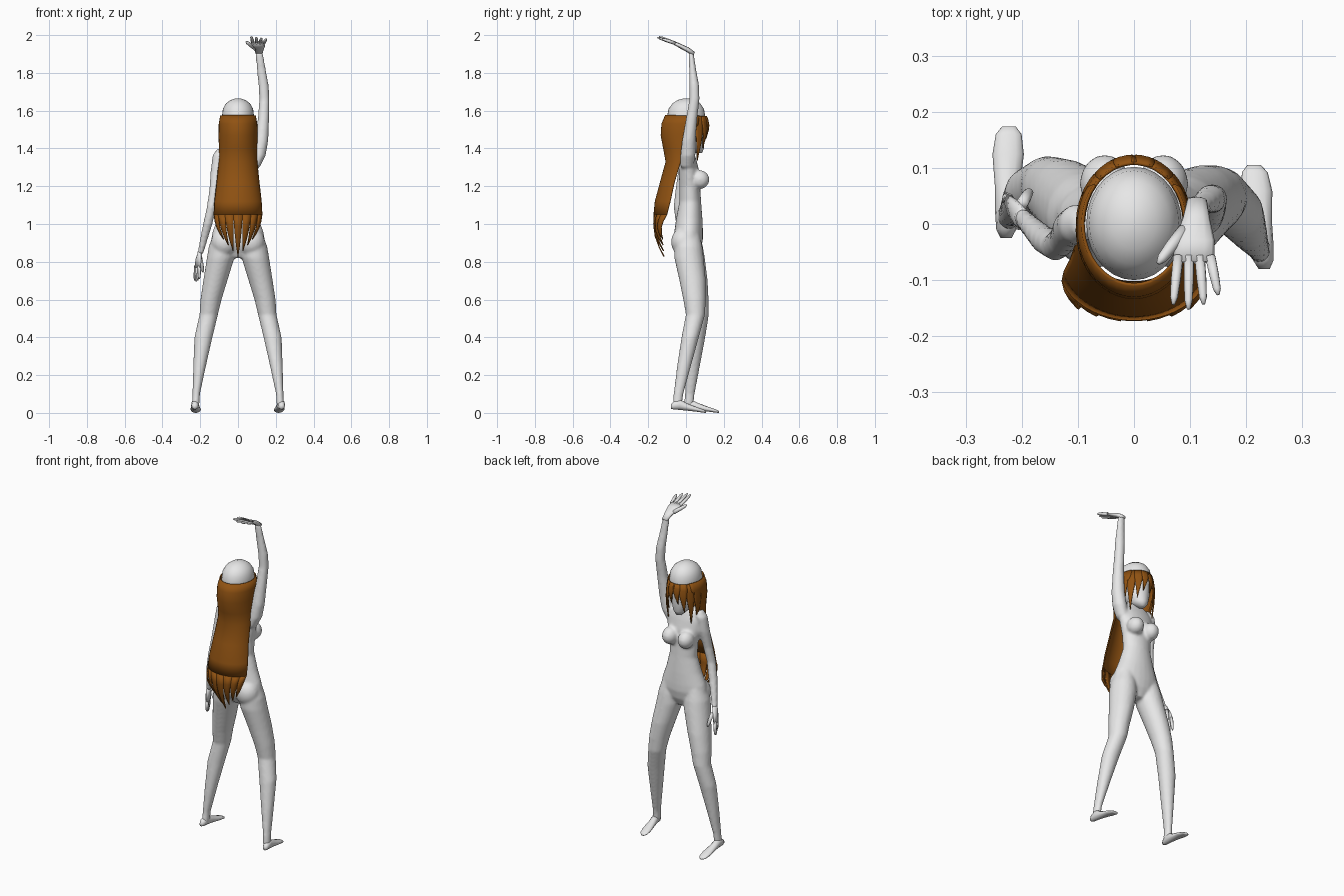
import bpy, bmesh, math
from mathutils import Vector

def material(name, rgb):
    m = bpy.data.materials.new(name)
    m.diffuse_color = (*rgb, 1)
    return m

SKIN = material("pale grey", (0.8, 0.8, 0.8))
HAIR = material("chestnut brown", (0.28, 0.085, 0.006))

def finish(name, bm, mat):
    bmesh.ops.recalc_face_normals(bm, faces=bm.faces[:])
    me = bpy.data.meshes.new(name)
    bm.to_mesh(me)
    bm.free()
    ob = bpy.data.objects.new(name, me)
    bpy.context.collection.objects.link(ob)
    me.materials.append(mat)
    for p in me.polygons:
        p.use_smooth = True
    return ob

def loft(bm, sections, n=16):
    """Closed skin through elliptical rings given as (centre, axis a, axis b)."""
    rings = []
    for c, a, b in sections:
        c, a, b = Vector(c), Vector(a), Vector(b)
        rings.append([bm.verts.new(c + a * math.cos(t) + b * math.sin(t))
                      for t in (2 * math.pi * i / n for i in range(n))])
    for r, s in zip(rings, rings[1:]):
        for i in range(n):
            bm.faces.new((r[i], r[(i + 1) % n], s[(i + 1) % n], s[i]))
    bm.faces.new(rings[0])
    bm.faces.new(rings[-1])

def upright(bm, rows, n=20):
    """Loft with level rings: x, y, z, radius x, radius y."""
    loft(bm, [((x, y, z), (rx, 0, 0), (0, ry, 0)) for x, y, z, rx, ry in rows], n)

def ball(bm, c, r):
    ret = bmesh.ops.create_uvsphere(bm, u_segments=20, v_segments=12, radius=1)
    for v in ret["verts"]:
        v.co = Vector((c[i] + v.co[i] * r[i] for i in range(3)))

def finger(bm, a, b, r):
    """Tapered digit from a to b."""
    a, b = Vector(a), Vector(b)
    d = (b - a).normalized()
    u = d.cross(Vector((0.3, 0.2, 1)) if abs(d.z) < 0.8 else Vector((0, 1, 0))).normalized()
    w = d.cross(u)
    loft(bm, [(a.lerp(b, f), u * r * s, w * r * s)
              for f, s in ((0, 1), (0.5, 0.95), (0.85, 0.75), (1, 0.3))], 8)

# Torso with neck: z, half width, back y, front y
body = bmesh.new()
TORSO = [(0.82, 0.04, -0.02, 0.055), (0.87, 0.12, -0.045, 0.08), (0.92, 0.142, -0.06, 0.09),
         (0.96, 0.135, -0.062, 0.09), (1.03, 0.108, -0.052, 0.087), (1.12, 0.083, -0.035, 0.08),
         (1.2, 0.088, -0.035, 0.075), (1.28, 0.105, -0.038, 0.07), (1.34, 0.112, -0.036, 0.055),
         (1.38, 0.09, -0.032, 0.042), (1.41, 0.045, -0.032, 0.03), (1.48, 0.038, -0.035, 0.03)]
upright(body, [(0, (a + b) / 2, z, w, (b - a) / 2) for z, w, a, b in TORSO], 24)
for s in (-1, 1):
    ball(body, (s * 0.052, 0.072, 1.235), (0.045, 0.052, 0.05))
    ball(body, (s * 0.072, -0.015, 0.905), (0.07, 0.064, 0.075))

# Legs: z, outward x, y on the forward leg, y on the rear leg, radius x, radius y
LEG = [(0.95, 0.08, 0.012, 0.012, 0.05, 0.06), (0.88, 0.085, 0.015, 0.012, 0.07, 0.075),
       (0.82, 0.092, 0.022, 0.016, 0.073, 0.078), (0.7, 0.12, 0.045, 0.035, 0.064, 0.07),
       (0.6, 0.143, 0.06, 0.045, 0.056, 0.06), (0.52, 0.155, 0.07, 0.05, 0.049, 0.051),
       (0.4, 0.183, 0.056, 0.022, 0.048, 0.046), (0.25, 0.203, 0.037, -0.01, 0.034, 0.037),
       (0.1, 0.221, 0.02, -0.04, 0.02, 0.026), (0.04, 0.224, 0.014, -0.046, 0.02, 0.025)]
upright(body, [(-x, y, z, rx, ry) for z, x, y, _, rx, ry in LEG])
upright(body, [(x, y, z, rx, ry) for z, x, _, y, rx, ry in LEG])

# Raised arm and hanging arm
upright(body, [(0.085, 0.005, 1.3, 0.03, 0.035), (0.108, 0.01, 1.36, 0.038, 0.04),
               (0.124, 0.015, 1.44, 0.036, 0.036), (0.135, 0.03, 1.56, 0.03, 0.03),
               (0.14, 0.045, 1.66, 0.027, 0.027), (0.136, 0.044, 1.73, 0.027, 0.026),
               (0.122, 0.034, 1.83, 0.023, 0.018), (0.112, 0.027, 1.905, 0.021, 0.014)])
upright(body, [(-0.088, 0.002, 1.4, 0.02, 0.022), (-0.102, 0, 1.365, 0.032, 0.036),
               (-0.114, -0.008, 1.28, 0.031, 0.034), (-0.126, -0.028, 1.18, 0.026, 0.028),
               (-0.14, -0.04, 1.09, 0.025, 0.026), (-0.16, -0.028, 1.0, 0.025, 0.025),
               (-0.183, -0.005, 0.91, 0.02, 0.02), (-0.2, 0.012, 0.84, 0.015, 0.019)])
ob = finish("body", body, SKIN)
remesh = ob.modifiers.new("fuse", 'REMESH')
remesh.mode = 'VOXEL'
remesh.voxel_size = 0.008
remesh.use_smooth_shade = True
soften = ob.modifiers.new("soften", 'SMOOTH')
soften.factor = 0.5
soften.iterations = 5

# Head: z, half width, back y, front y
HEAD = [(1.375, 0.018, 0.045, 0.085), (1.4, 0.042, -0.01, 0.095), (1.45, 0.066, -0.07, 0.097),
        (1.51, 0.08, -0.095, 0.098), (1.57, 0.085, -0.1, 0.102), (1.61, 0.08, -0.092, 0.095),
        (1.638, 0.064, -0.072, 0.076), (1.656, 0.04, -0.045, 0.05), (1.665, 0.012, -0.012, 0.016)]
bm = bmesh.new()
upright(bm, [(0, (a + b) / 2, z, w, (b - a) / 2) for z, w, a, b in HEAD], 28)
finish("head", bm, SKIN)

# Feet: fraction heel to toe, half width, bottom, top
FOOT = [(0, 0.01, 0.022, 0.045), (0.08, 0.018, 0.018, 0.06), (0.25, 0.021, 0.016, 0.072),
        (0.45, 0.022, 0.012, 0.052), (0.75, 0.028, 0.006, 0.03), (0.93, 0.023, 0.001, 0.018),
        (1, 0.012, 0, 0.01)]
for name, heel, toe in (("left_foot", (-0.228, -0.025), (-0.223, 0.174)),
                        ("right_foot", (0.232, -0.08), (0.214, 0.105))):
    bm = bmesh.new()
    h, t = Vector((*heel, 0)), Vector((*toe, 0))
    loft(bm, [(h.lerp(t, f) + Vector((0, 0, (a + b) / 2)), (w, 0, 0), (0, 0, (b - a) / 2))
              for f, w, a, b in FOOT], 12)
    finish(name, bm, SKIN)

# Raised hand, bent back over the wrist
bm = bmesh.new()
loft(bm, [((0.112, 0.042, 1.9), (0.018, 0, 0), (0, 0.006, 0.01)),
          ((0.111, 0.01, 1.922), (0.024, 0, 0), (0, 0.004, 0.013)),
          ((0.108, -0.03, 1.942), (0.036, 0, 0), (0, 0.003, 0.011)),
          ((0.106, -0.068, 1.96), (0.037, 0, 0), (0, 0.002, 0.008))], 12)
for i, tip in enumerate(((0.07, -0.143), (0.097, -0.152), (0.124, -0.143), (0.15, -0.126))):
    finger(bm, (0.079 + 0.019 * i, -0.058, 1.957), (*tip, 1.992 - 0.004 * i), 0.0095)
finger(bm, (0.09, -0.01, 1.93), (0.043, -0.07, 1.965), 0.012)
finish("raised_hand", bm, SKIN)

# Hanging hand
bm = bmesh.new()
loft(bm, [((-0.2, 0.012, 0.855), (0.013, 0, 0), (0, 0.018, 0)),
          ((-0.208, 0.018, 0.815), (0.013, 0.005, 0), (-0.01, 0.027, 0)),
          ((-0.214, 0.022, 0.77), (0.011, 0.005, 0), (-0.014, 0.033, 0))], 12)
for i in range(4):
    k = i - 1.5
    finger(bm, (-0.214 - 0.006 * k, 0.022 + 0.016 * k, 0.778),
           (-0.217 - 0.008 * k, 0.024 + 0.017 * k, 0.695 + 0.007 * abs(k - 0.5)), 0.009)
finger(bm, (-0.2, 0.035, 0.82), (-0.185, 0.06, 0.745), 0.011)
finish("hanging_hand", bm, SKIN)

def hair_object(name, bm):
    ob = finish(name, bm, HAIR)
    sol = ob.modifiers.new("thickness", 'SOLIDIFY')
    sol.thickness = 0.006
    sol.offset = 0

def strip(bm, rows):
    """Open sheet through rows of equally many points."""
    vs = [[bm.verts.new(p) for p in r] for r in rows]
    for r, s in zip(vs, vs[1:]):
        for i in range(len(r) - 1):
            bm.faces.new((r[i], r[i + 1], s[i + 1], s[i]))

# Long back hair: z, radius x, centre y, radius y, half span in degrees
BACK = [(1.575, 0.091, 0, 0.108, 130), (1.53, 0.099, -0.005, 0.122, 125),
        (1.47, 0.101, -0.008, 0.123, 112), (1.4, 0.098, -0.01, 0.108, 100),
        (1.33, 0.1, -0.02, 0.085, 85), (1.22, 0.115, -0.035, 0.1, 75),
        (1.12, 0.127, -0.055, 0.107, 75), (1.05, 0.133, -0.07, 0.099, 72)]

def back_point(row, u):
    z, rx, yc, ry, span = row
    t = math.radians(span) * u
    return Vector((rx * math.sin(t), yc - ry * math.cos(t), z))

bm = bmesh.new()
strip(bm, [[back_point(r, i / 14 - 1) for i in range(29)] for r in BACK])
hair_object("back_hair", bm)

# Pointed locks along the lower edge
bm = bmesh.new()
for k in range(7):
    u0 = (k - 3) / 3.5
    tip = Vector((0.085 * u0, -0.112 - 0.01 * abs(u0), 0.82 + 0.11 * abs(u0)))
    rows = []
    for f in (0, 0.25, 0.5, 0.75, 0.97):
        w = (1 - f ** 1.6) / 7
        row = []
        for j in (-1, 0, 1):
            p = back_point(BACK[-1], u0 + w * j)
            mid = back_point(BACK[-1], u0)
            q = mid.lerp(tip, f) + (p - mid)
            q.y -= 0.022 * math.sin(math.pi * f)
            q.x += 0.012 * u0 * math.sin(math.pi * f)
            row.append(q)
        rows.append(row)
    strip(bm, rows)
hair_object("hair_locks", bm)

# Front fringe: angle from the front, half width in degrees, tip height
bm = bmesh.new()
for ang, half, low in ((9, 12, 1.45), (30, 13, 1.4), (52, 13, 1.33), (74, 14, 1.34)):
    for s in (-1, 1):
        rows = []
        for f in (0, 0.2, 0.4, 0.6, 0.8, 0.98):
            w = half * (1 - max(0, f - 0.25) / 0.75)
            grow = 1 + 0.12 * math.sin(math.pi * min(1, f * 1.1))
            rows.append([(s * 0.09 * grow * math.sin(t), 0.108 * grow * math.cos(t),
                          1.572 + (low - 1.572) * f)
                         for t in (math.radians(ang + 5 * f + w * j) for j in (-1, -0.4, 0.4, 1))])
        strip(bm, rows)
hair_object("fringe", bm)
